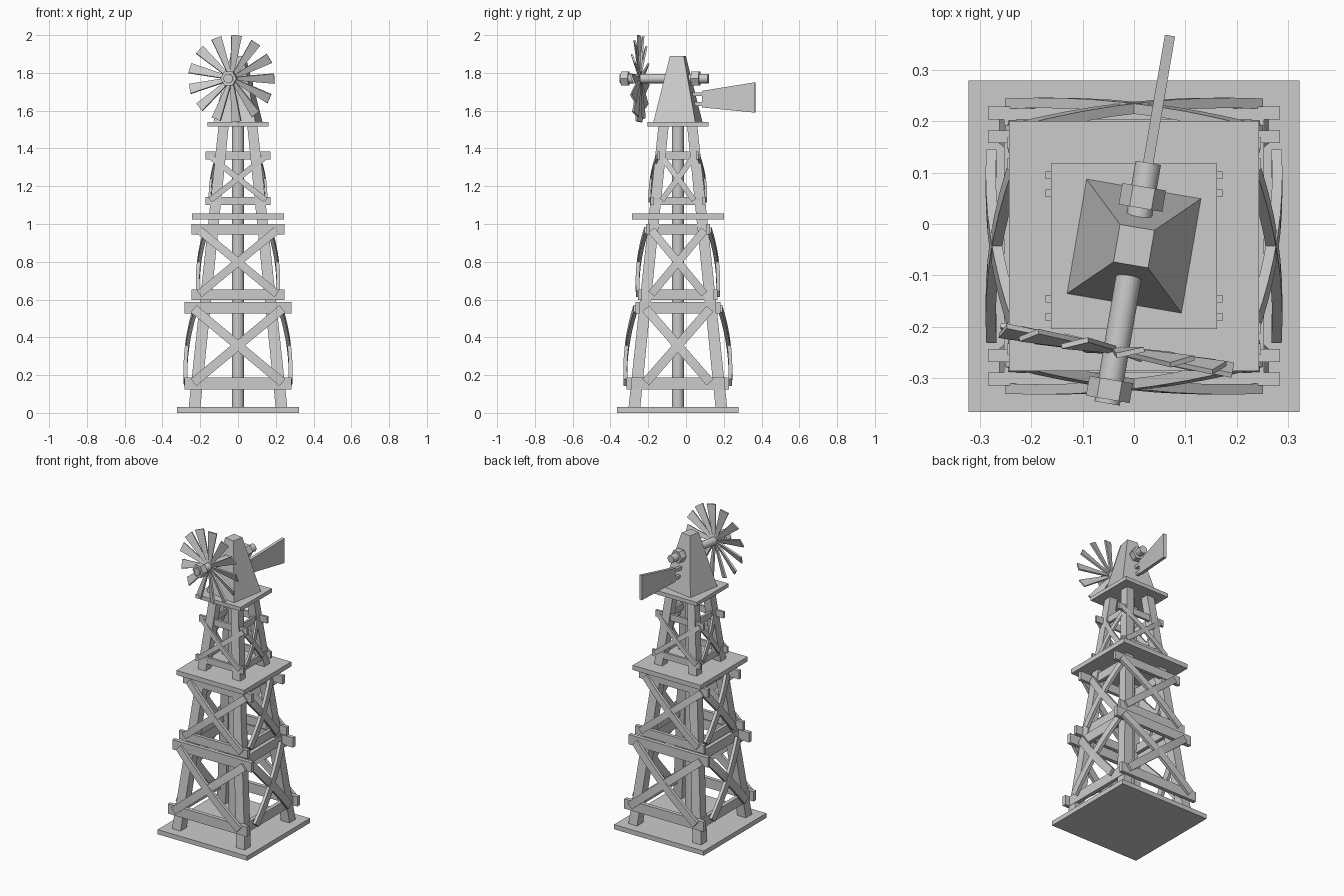
import bpy, bmesh, math
from mathutils import Vector, Matrix

if "Cube" in bpy.data.objects:
    bpy.data.objects.remove(bpy.data.objects["Cube"])

CY = -0.043                                   # tower axis
TOWER = Matrix.Translation((0, CY, 0))
HEAD = TOWER @ Matrix.Rotation(math.radians(-9.7), 4, 'Z')   # head is turned slightly


def loft(name, rings, M=TOWER):
    """Closed solid through a list of equal-sized rings of points."""
    bm = bmesh.new()
    vs = [[bm.verts.new(M @ Vector(p)) for p in r] for r in rings]
    n = len(rings[0])
    for a, b in zip(vs, vs[1:]):
        for i in range(n):
            j = (i + 1) % n
            bm.faces.new((a[i], a[j], b[j], b[i]))
    bm.faces.new(vs[0][::-1])
    bm.faces.new(vs[-1])
    bmesh.ops.recalc_face_normals(bm, faces=bm.faces)
    me = bpy.data.meshes.new(name)
    bm.to_mesh(me)
    bm.free()
    ob = bpy.data.objects.new(name, me)
    bpy.context.collection.objects.link(ob)
    return ob


def rect(cx, cy, hx, hy, z):
    return [(cx - hx, cy - hy, z), (cx + hx, cy - hy, z),
            (cx + hx, cy + hy, z), (cx - hx, cy + hy, z)]


def box(name, x0, x1, y0, y1, z0, z1, M=TOWER):
    c = ((x0 + x1) / 2, (y0 + y1) / 2, (x1 - x0) / 2, (y1 - y0) / 2)
    return loft(name, [rect(*c, z0), rect(*c, z1)], M)


def smooth(ob):
    bpy.ops.object.select_all(action='DESELECT')
    bpy.context.view_layer.objects.active = ob
    ob.select_set(True)
    bpy.ops.object.shade_smooth_by_angle(angle=math.radians(35))


def rod(name, r, a, b, n, z=1.77):
    """Cylinder along the head's y axis."""
    ang = [2 * math.pi * i / n for i in range(n)]
    return loft(name, [[(r * math.cos(t), y, z + r * math.sin(t)) for t in ang]
                       for y in (a, b)], HEAD)


def brace(name, w, z0, z1, o0, o1, width, flip, M, bow=0.018, thick=0.02, n=8):
    """Bowed diagonal plank on a tower face; o0, o1 are outward distances."""
    d = Vector((2 * w, z1 - z0)).normalized() * width / 2
    rings = []
    for i in range(n + 1):
        t = i / n
        h, z = w * (2 * t - 1), z0 + (z1 - z0) * t
        o = o0 + (o1 - o0) * t + bow * 4 * t * (1 - t)
        rings.append([(flip * (h + s * -d.y), -q, z + s * d.x)
                      for s, q in ((-1, o), (1, o), (1, o - thick), (-1, o - thick))])
    return loft(name, rings, M)


# Platforms
for name, h, z0, z1 in (("base", .322, 0, .03), ("middle_platform", .243, 1.025, 1.055),
                        ("top_platform", .161, 1.515, 1.54)):
    box(name, -h, h, -h, h, z0, z1)

# Tapering legs
for sx in (-1, 1):
    for sy in (-1, 1):
        loft("leg", [rect(sx * .231, sy * .231, .031, .031, .02),
                     rect(sx * .076, sy * .076, .027, .027, 1.52)])

# Central pole
ring = [2 * math.pi * i / 16 for i in range(16)]
smooth(loft("central_pole", [[(.032 * math.cos(t), .032 * math.sin(t), z) for t in ring]
                             for z in (.02, 1.53)]))

# Beams and cross braces: z span, beam height, half length, beam fronts (low, high), thickness,
# side beam halves, brace half spans (front, side), brace fronts, brace width, bow
TIERS = (
    (.125, .588, .063, .284, (.271, .225), .025, (.246, .2), (.235, .17), (.287, .235), .048, .018),
    (.597, 1.0, .055, .247, (.211, .170), .022, (.19, .15), (.205, .14), (.222, .178), .042, .016),
    (1.1, 1.383, .042, .172, (.145, .110), .015, (.13, .098), (.147, .085), (.155, .116), .03, .011),
)
for z0, z1, bh, half, fronts, th, sides, spans, outs, bw, bow in TIERS:
    for k in range(4):
        M = TOWER @ Matrix.Rotation(k * math.pi / 2, 4, 'Z')
        side = k % 2
        for i, z in enumerate((z0, z1 - bh)):
            length = sides[i] if side else half
            f = fronts[i] - (.018 if side and th > .016 else 0)
            box("cross_beam", -length, length, -f, -f + th, z, z + bh, M)
        for flip in (-1, 1):
            brace("diagonal_brace", spans[side], z0 + bh / 2 + .005, z1 - bh / 2 - .005,
                  *outs, bw, flip, M, bow, .02 if th > .016 else .013)

# Head housing
loft("head_housing", [rect(0, 0, .1127, .1127, 1.54), rect(0, 0, .034, .037, 1.89)], HEAD)

# Shaft and nuts
smooth(rod("rotor_shaft", .025, -.31, -.02, 16))
smooth(rod("rear_shaft", .025, .03, .164, 16))
rod("front_nut", .043, -.302, -.263, 6)
rod("rear_nut", .043, .075, .117, 6)

# Rotor blades, each a pitched tapering plank
N = 13
pitch = math.radians(22)
for i in range(N):
    M = (HEAD @ Matrix.Translation((0, -.205, 1.77))
         @ Matrix.Rotation(2 * math.pi * (i + .25) / N, 4, 'Y')
         @ Matrix.Rotation(pitch, 4, 'Z'))
    loft("rotor_blade", [rect(0, 0, .009, .005, .02), rect(0, 0, .028, .005, .23)], M)

# Tail vane and its brackets
loft("tail_vane", [[(-.01, v, a), (.01, v, a), (.01, v, b), (-.01, v, b)]
                   for v, a, b in ((.132, 1.617, 1.705), (.415, 1.59, 1.75))], HEAD)
for z in (1.635, 1.687):
    box("tail_bracket", -.009, .009, .05, .14, z - .01, z + .01, HEAD)
